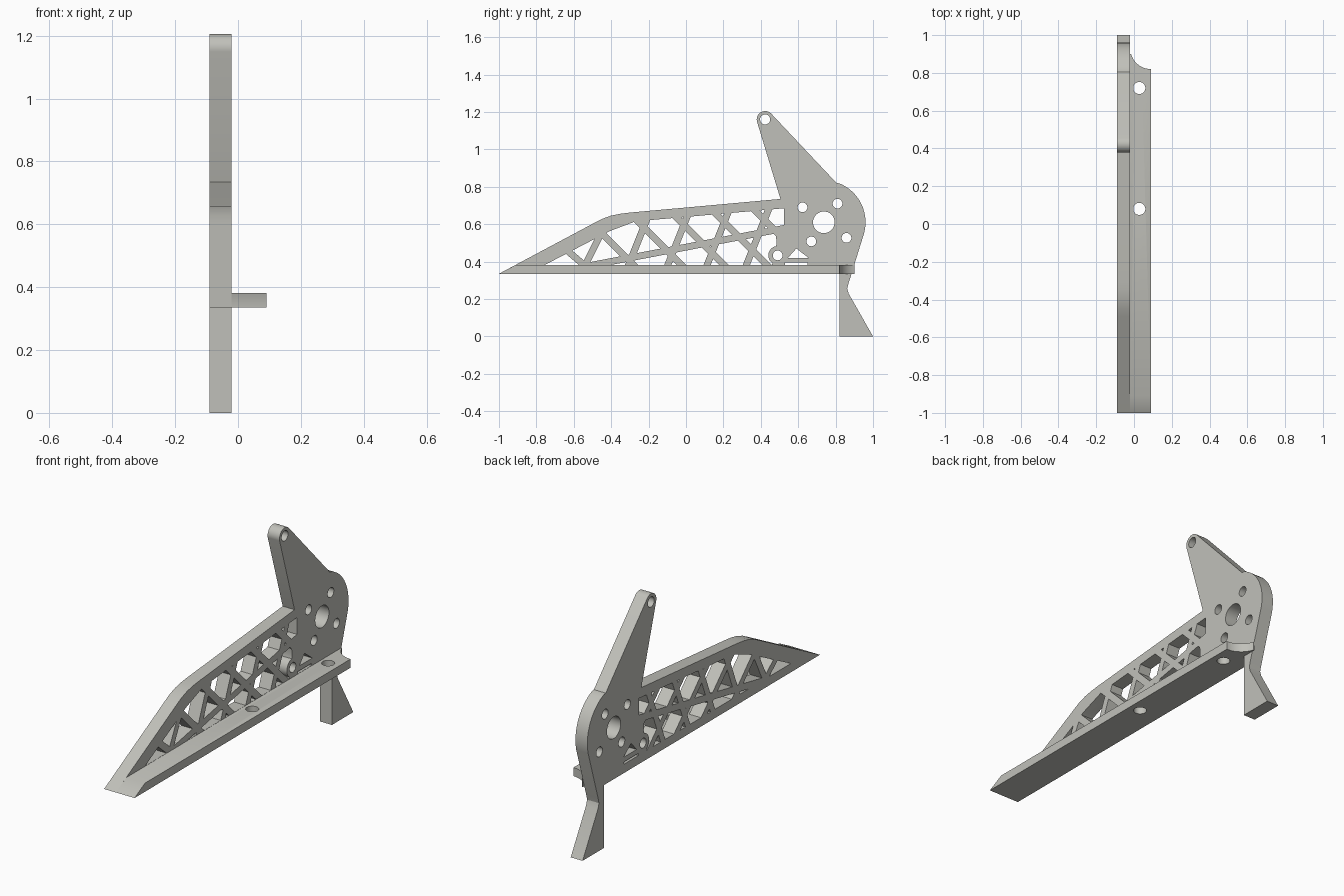
import bpy, bmesh, math
from mathutils import Vector

if "Cube" in bpy.data.objects:
    bpy.data.objects.remove(bpy.data.objects["Cube"])

X0, X1, X2 = -0.09, -0.02, 0.09      # plate back, plate front, flange edge
grey = bpy.data.materials.new("warm grey")
grey.diffuse_color = (0.53, 0.53, 0.49, 1)
grey.use_nodes = True
grey.node_tree.nodes["Principled BSDF"].inputs["Base Color"].default_value = grey.diffuse_color


def prism(name, pts, a, b):
    """Extrude a (y, z) profile along x from a to b."""
    bm = bmesh.new()
    face = bm.faces.new([bm.verts.new((a, y, z)) for y, z in pts])
    ext = bmesh.ops.extrude_face_region(bm, geom=[face])
    bmesh.ops.translate(bm, vec=(b - a, 0, 0),
                        verts=[v for v in ext["geom"] if isinstance(v, bmesh.types.BMVert)])
    bmesh.ops.recalc_face_normals(bm, faces=bm.faces)
    mesh = bpy.data.meshes.new(name)
    bm.to_mesh(mesh)
    bm.free()
    ob = bpy.data.objects.new(name, mesh)
    bpy.context.collection.objects.link(ob)
    mesh.materials.append(grey)
    return ob


def arc(cy, cz, r, a0, a1, n):
    return [(cy + r * math.cos(math.radians(a0 + (a1 - a0) * i / n)),
             cz + r * math.sin(math.radians(a0 + (a1 - a0) * i / n))) for i in range(n + 1)]


def disc(y, z, r, a=-0.2, b=0.1):
    return prism("hole_cutter", arc(y, z, r, 0, 360, 32)[:-1], a, b)


def upright(x, y, r):
    """Vertical round cutter through the flange."""
    bpy.ops.mesh.primitive_cylinder_add(vertices=48, radius=r, depth=0.3, location=(x, y, 0.36))
    return bpy.context.object


def cut(ob, tool):
    """Subtract a tool and discard it."""
    mod = ob.modifiers.new("cut", 'BOOLEAN')
    mod.operation, mod.solver, mod.object = 'DIFFERENCE', 'EXACT', tool
    bpy.context.view_layer.objects.active = ob
    bpy.ops.object.modifier_apply(modifier=mod.name)
    bpy.data.objects.remove(tool)


def bar(p, q, w=0.036):
    """Straight strut, thicker than the window cutter it is removed from."""
    p, q = Vector(p), Vector(q)
    d = (q - p).normalized() * w / 2
    n = Vector((-d.y, d.x))
    return prism("strut", [p + n, p - n, q - n, q + n], -0.3, 0.2)


# Side plate: sloped nose, top arm, round hub and foot
outline = [(-1, 0.335), (-0.49, 0.607), (-0.45, 0.628), (-0.40, 0.646), (-0.35, 0.656),
           (-0.30, 0.662), (0.505, 0.735)]
outline += arc(0.423, 1.16, 0.045, 194, 44, 12)
outline += [(0.805, 0.82)] + arc(0.735, 0.61, 0.225, 68, -14, 14)
outline += [(0.868, 0.28), (0.862, 0.255), (0.87, 0.228), (1, 0), (0.82, 0), (0.82, 0.335)]
plate = prism("side_plate", outline, X0, X1)

# Lattice window: one opening less its struts
window = prism("window_cutter", [(-0.755, 0.382), (-0.41, 0.562), (-0.27, 0.615), (0.525, 0.685),
                                 (0.525, 0.59), (0.48, 0.54), (0.485, 0.5), (0.46, 0.382)], -0.2, 0.1)
struts = [((-0.56, 0.37), (0.6, 0.592)),
          ((-0.56, 0.34), (-0.43, 0.60)), ((-0.66, 0.48), (-0.52, 0.36))]
for i in range(4):
    x = -0.32 + 0.21 * i
    struts.append(((x, 0.35), (x + 0.14, 0.70)))
for i in range(5):
    x = -0.48 + 0.21 * i
    z = 0.58 if i == 0 else 0.61 + 0.018 * i
    struts.append(((x - 0.03, z + 0.03), (x + z - 0.35, 0.35)))
for p, q in struts:
    cut(window, bar(p, q))
cut(window, disc(0.49, 0.433, 0.05, -0.3, 0.2))
cut(plate, window)

# Small openings beside the hub
cut(plate, prism("cutter", [(0.545, 0.42), (0.59, 0.47), (0.655, 0.42)], -0.2, 0.1))
cut(plate, prism("cutter", [(0.53, 0.382), (0.53, 0.394), (0.65, 0.394), (0.65, 0.382)], -0.2, 0.1))

# Axle hole, bolt holes and arm hole
for y, z, r in [(0.737, 0.61, 0.058), (0.623, 0.69, 0.026), (0.81, 0.71, 0.026),
                (0.67, 0.508, 0.026), (0.858, 0.527, 0.026), (0.49, 0.433, 0.026),
                (0.423, 1.16, 0.027)]:
    cut(plate, disc(y, z, r))

# Base flange with bevelled nose, scooped rear corner and mounting holes
flange = prism("base_flange", [(-1, 0.335), (-0.913, 0.381), (0.90, 0.381), (0.90, 0.335)], X1, X2)
cut(flange, upright(0.09, 0.93, 0.11))
for y in (0.72, 0.08):
    cut(flange, upright(0.028, y, 0.032))

for ob in (plate, flange):
    ob.data.materials.clear()
    ob.data.materials.append(grey)
    for poly in ob.data.polygons:
        poly.material_index = 0
    bpy.ops.object.select_all(action='DESELECT')
    ob.select_set(True)
    bpy.context.view_layer.objects.active = ob
    bpy.ops.object.shade_smooth_by_angle(angle=math.radians(30))
